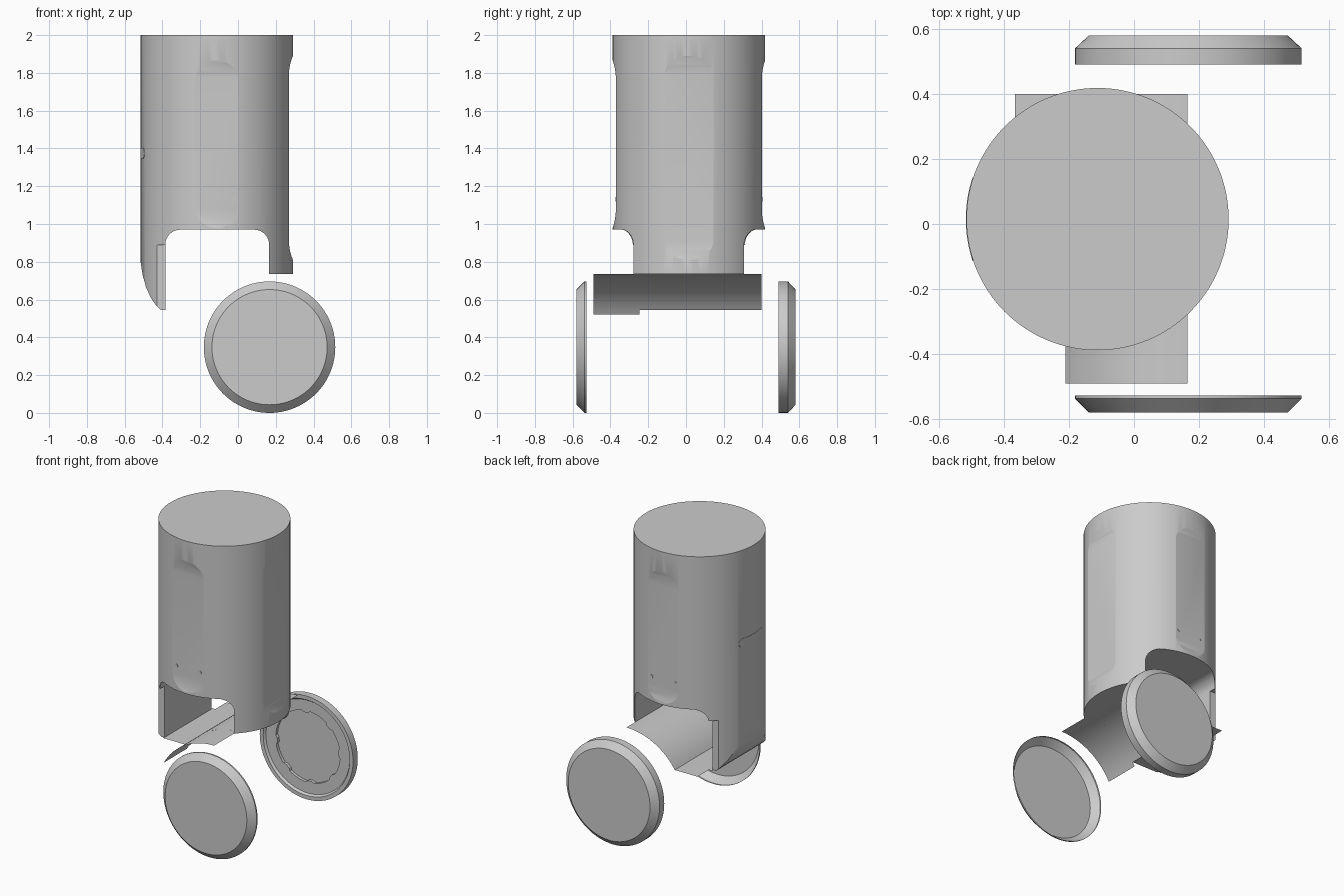
import bpy, bmesh, math
from mathutils import Matrix

if "Cube" in bpy.data.objects:
    bpy.data.objects.remove(bpy.data.objects["Cube"])

CX, CY, R = -0.112, 0.015, 0.403      # body axis and radius
WX, WZ, WR = 0.167, 0.348, 0.348      # wheel centre and radius


def finish(name, bm, angle=30):
    bmesh.ops.recalc_face_normals(bm, faces=bm.faces)
    me = bpy.data.meshes.new(name)
    bm.to_mesh(me)
    bm.free()
    ob = bpy.data.objects.new(name, me)
    bpy.context.collection.objects.link(ob)
    smooth(ob, angle)
    return ob


def activate(ob):
    bpy.ops.object.select_all(action='DESELECT')
    ob.select_set(True)
    bpy.context.view_layer.objects.active = ob


def smooth(ob, angle=30):
    activate(ob)
    bpy.ops.object.shade_smooth_by_angle(angle=math.radians(angle))


def prism(name, pts, place, lo, hi):
    """Extrude a 2D outline; place(u, v, w) maps it into space."""
    bm = bmesh.new()
    a = [bm.verts.new(place(u, v, lo)) for u, v in pts]
    b = [bm.verts.new(place(u, v, hi)) for u, v in pts]
    n = len(pts)
    bm.faces.new(a)
    bm.faces.new(b[::-1])
    for i in range(n):
        j = (i + 1) % n
        bm.faces.new((a[i], b[i], b[j], a[j]))
    return finish(name, bm)


def cylinder(name, r, depth, matrix, seg=128):
    bm = bmesh.new()
    bmesh.ops.create_cone(bm, cap_ends=True, segments=seg, radius1=r, radius2=r,
                          depth=depth, matrix=matrix)
    return finish(name, bm)


def boolean(ob, cutter, op='DIFFERENCE'):
    mod = ob.modifiers.new("cut", 'BOOLEAN')
    mod.operation, mod.object, mod.solver = op, cutter, 'EXACT'
    activate(ob)
    bpy.ops.object.modifier_apply(modifier=mod.name)
    bpy.data.objects.remove(cutter)


def arc(cx, cy, rx, ry, a0, a1, n=10):
    out = []
    for i in range(n + 1):
        a = math.radians(a0 + (a1 - a0) * i / n)
        out.append((cx + rx * math.cos(a), cy + ry * math.sin(a)))
    return out


def xz(u, v, w):
    return (u, w, v)


# body cylinder with arched cut-out, short right lip and long left leg
body = cylinder("body", R, 1.5, Matrix.Translation((CX, CY, 1.25)))
arch = ([(-0.385, 0.4)] + arc(-0.305, 0.89, 0.08, 0.08, 180, 90)
        + arc(0.085, 0.89, 0.08, 0.08, 90, 0)
        + [(0.165, 0.735), (0.4, 0.735), (0.4, 0.4)])
boolean(body, prism("arch_cutter", arch, xz, -0.6, 0.6))

# curved lower edge of the leg
trim = [(-0.53, 0.86), (-0.514, 0.79), (-0.505, 0.73), (-0.487, 0.665), (-0.462, 0.61),
        (-0.435, 0.57), (-0.41, 0.545), (-0.37, 0.545), (-0.37, 0.4), (-0.6, 0.4), (-0.6, 0.86)]
boolean(body, prism("trim_cutter", trim, xz, -0.6, 0.6))

# flattened sides of the leg
strip = [(-0.43, 0.4), (-0.37, 0.4), (-0.37, 0.89), (-0.43, 0.89)]
for lo, hi in ((-0.6, CY - 0.25), (CY + 0.25, 0.6)):
    boolean(body, prism("strip_cutter", strip, xz, lo, hi))


# flat panels sunk into front, back and right, with flared ends
def panel(angle, half, z0, z1):
    d = math.sqrt(R * R - half * half)
    flare = [(d + (R - d) * t * t, 0.1 * (t - 1)) for t in [i * 0.2 for i in range(9)]]
    pts = [(r, z1 + z) for r, z in flare] + [(r, z0 - z) for r, z in reversed(flare)]
    c, s = math.cos(angle), math.sin(angle)
    boolean(body, prism("panel_cutter", pts, lambda r, z, t:
                        (CX + r * c - t * s, CY + r * s + t * c, z), -0.2, 0.2))


panel(0, 0.13, 0.81, 1.89)
panel(math.pi / 2, 0.115, 0.98, 1.865)
panel(-math.pi / 2, 0.115, 0.98, 1.865)
smooth(body, 25)

# small pins on the front and back panels
for side, label in ((-1, "front"), (1, "back")):
    for dx in (-0.088, 0.088):
        m = Matrix.Translation((CX + dx, CY + side * 0.382, 1.13)) @ Matrix.Rotation(math.pi / 2, 4, 'X')
        cylinder(label + "_pin", 0.012, 0.014, m, 20)

# thin raised slot plate on the left side
pill = arc(CY + 0.1, 1.375, 0.028, 0.028, -90, 90) + arc(CY - 0.1, 1.375, 0.028, 0.028, 90, 270)
slot = prism("slot_plate", pill, lambda u, v, w: (w, u, v), -0.6, -0.47)
boolean(slot, cylinder("slot_limit", R + 0.002, 1, Matrix.Translation((CX, CY, 1.4))), 'INTERSECT')
smooth(slot)


# single-surface mudguard: curved cover plus flat floor, and a front flap
def sheet(name, pts, y0, y1):
    bm = bmesh.new()
    rows = [[bm.verts.new((x, y, z)) for y in (y0, y1)] for x, z in pts]
    for p, q in zip(rows, rows[1:]):
        bm.faces.new((p[0], p[1], q[1], q[0]))
    return finish(name, bm)


sheet("mudguard", arc(0.165, 0.35, 0.418, 0.385, 90, 149.6, 16) + [(-0.366, 0.545)], -0.245, 0.4)
sheet("mudguard_flap", arc(0.165, 0.35, 0.418, 0.385, 90, 153.8, 16), -0.49, -0.245)
# floor joining the leg
sheet("leg_floor", [(-0.366, 0.545), (-0.39, 0.545)], -0.245, 0.28)


# wheels: lathe around the y axis; a third value scallops the ring
def wheel(name, profile, seg=96):
    bm = bmesh.new()
    rings = []
    for p in profile:
        r, y = p[0], p[1]
        ring = []
        for i in range(seg):
            a = 2 * math.pi * i / seg
            k = r - (p[2] if len(p) > 2 and i % 12 < 3 else 0)
            ring.append(bm.verts.new((WX + k * math.cos(a), y, WZ + k * math.sin(a))))
        rings.append(ring)
    for p, q in zip(rings, rings[1:]):
        for i in range(seg):
            j = (i + 1) % seg
            bm.faces.new((p[i], p[j], q[j], q[i]))
    bm.faces.new(rings[0])
    if len(profile) > 4:
        bm.faces.new(rings[-1])
    return finish(name, bm)


# front wheel is an open cover, back wheel has a recessed hub inside
wheel("front_wheel", [(0.305, -0.58), (WR, -0.537), (WR, -0.527)])
wheel("back_wheel", [(0.305, 0.58), (WR, 0.54), (WR, 0.49), (0.322, 0.49), (0.312, 0.505),
                     (0.24, 0.505, 0.012), (0.24, 0.525, 0.012)])
